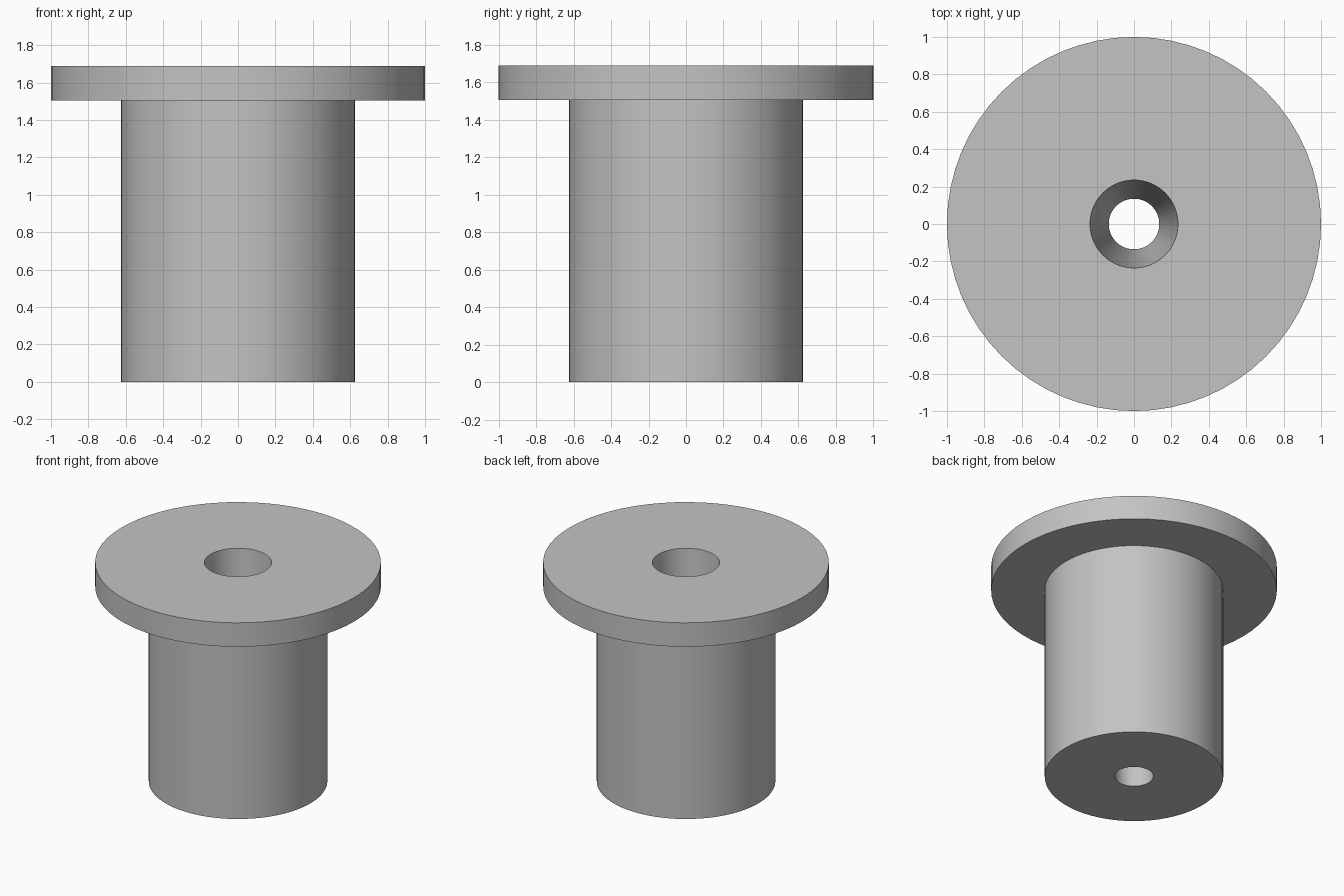
import bpy, bmesh, math
from mathutils import Vector

old = bpy.data.objects.get("Cube")
if old:
    bpy.data.objects.remove(old, do_unlink=True)

SEGMENTS = 64

# Plain grey material
grey = bpy.data.materials.new("light_grey")
grey.use_nodes = True
colour = (0.55, 0.55, 0.55, 1.0)
grey.diffuse_color = colour
grey.node_tree.nodes["Principled BSDF"].inputs["Base Color"].default_value = colour

# Cross-section (radius, height): tapered bore, shaft and flange
profile = [
    (0.135, 0.0), (0.625, 0.0),       # shaft base
    (0.625, 1.505), (1.0, 1.505),     # shaft wall, underside of flange
    (1.0, 1.69), (0.235, 1.69),       # flange rim and top
]

# Revolve the closed section around z
bm = bmesh.new()
verts = [bm.verts.new(Vector((r, 0, z))) for r, z in profile]
edges = [bm.edges.new((a, b)) for a, b in zip(verts, verts[1:] + verts[:1])]
bmesh.ops.spin(bm, geom=verts + edges, cent=(0, 0, 0), axis=(0, 0, 1),
               angle=math.tau, steps=SEGMENTS, use_duplicate=False)
bmesh.ops.remove_doubles(bm, verts=bm.verts[:], dist=0.0001)
bmesh.ops.recalc_face_normals(bm, faces=bm.faces[:])

mesh = bpy.data.meshes.new("flanged_bushing")
bm.to_mesh(mesh)
bm.free()
mesh.materials.append(grey)
bushing = bpy.data.objects.new("flanged_bushing", mesh)
bpy.context.collection.objects.link(bushing)

# Smooth round walls, crisp rims
bpy.ops.object.select_all(action='DESELECT')
bushing.select_set(True)
bpy.context.view_layer.objects.active = bushing
bpy.ops.object.shade_smooth_by_angle(angle=math.radians(30))
